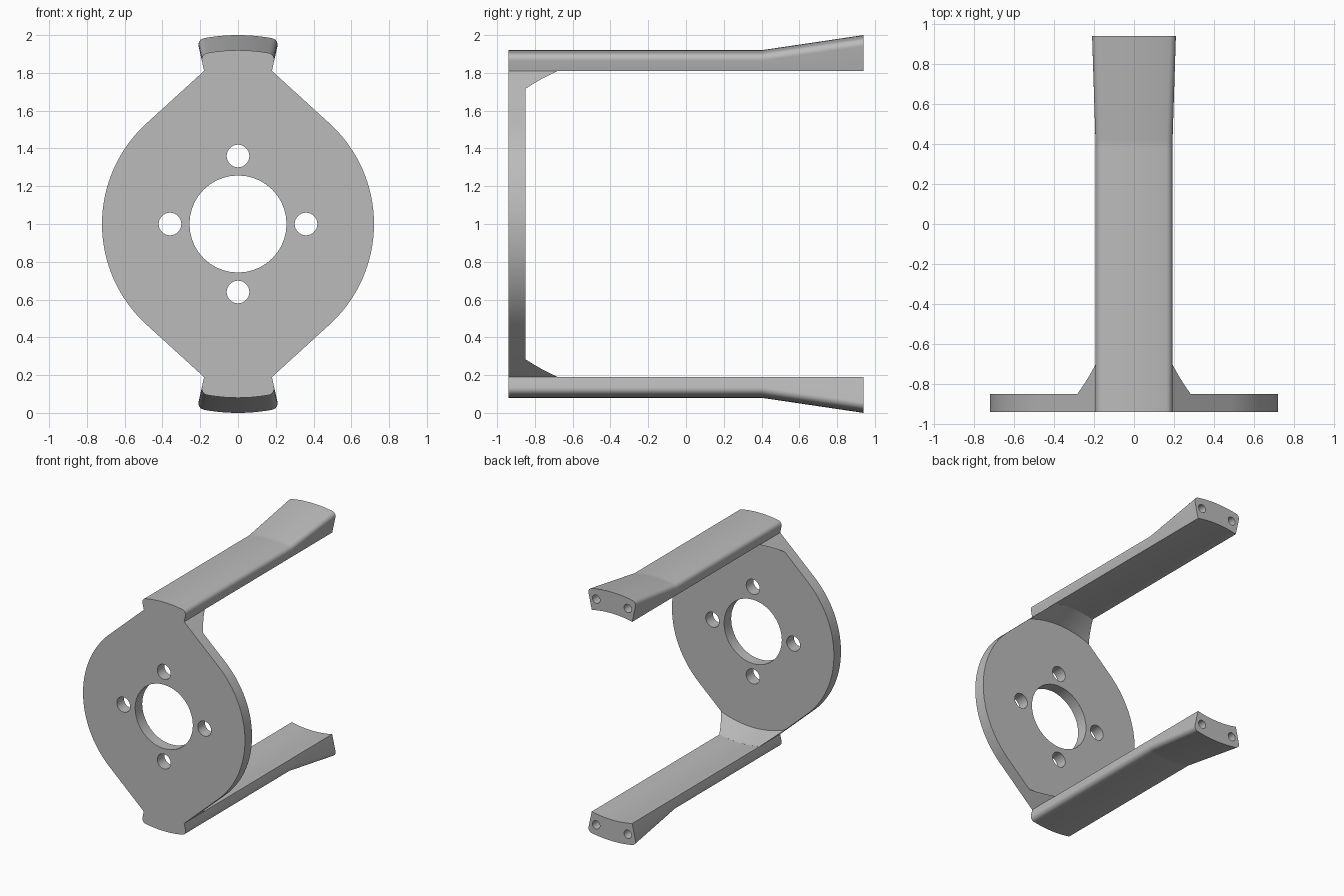
import bpy, bmesh
from math import sin, cos, asin, acos, radians, pi

cube = bpy.data.objects.get("Cube")
if cube:
    bpy.data.objects.remove(cube, do_unlink=True)

# Main dimensions, measured from the bracket axis at z = 1
FRONT, PLATE_BACK, GUSSET_END, BEND, BACK = -0.94, -0.85, -0.68, 0.4, 0.94
R_PLATE, R_INNER, R_OUTER, R_FLARE = 0.72, 0.83, 0.92, 1.0
HALF = radians(12.5)
FILLET = 0.035
TANGENT = HALF + acos(R_PLATE / R_INNER)

grey = bpy.data.materials.new("light_grey")
grey.use_nodes = True
colour = (0.5, 0.5, 0.5, 1)
grey.diffuse_color = colour
grey.node_tree.nodes["Principled BSDF"].inputs["Base Color"].default_value = colour


def arc(r, a, b, n, cx=0.0, cz=0.0):
    """Points on an arc; angles run from up toward +x."""
    steps = [a + (b - a) * i / n for i in range(n + 1)]
    return [(cx + r * sin(t), cz + r * cos(t)) for t in steps]


def loft(name, sections, side=1):
    """Solid through (y, outline) sections; side=-1 mirrors it downward."""
    bm = bmesh.new()
    rings = [[bm.verts.new((x, y, 1 + side * z)) for x, z in pts] for y, pts in sections]
    n = len(rings[0])
    for a, b in zip(rings, rings[1:]):
        for i in range(n):
            j = (i + 1) % n
            bm.faces.new((a[i], a[j], b[j], b[i]))
    bm.faces.new(rings[0])
    bm.faces.new(rings[-1])
    bmesh.ops.recalc_face_normals(bm, faces=bm.faces)
    mesh = bpy.data.meshes.new(name)
    bm.to_mesh(mesh)
    bm.free()
    mesh.materials.append(grey)
    obj = bpy.data.objects.new(name, mesh)
    bpy.context.collection.objects.link(obj)
    return obj


def activate(obj):
    bpy.ops.object.select_all(action='DESELECT')
    obj.select_set(True)
    bpy.context.view_layer.objects.active = obj


def drill(obj, holes, y0, y1, side=1):
    """Cut round holes given as (radius, x, z)."""
    for r, x, z in holes:
        ring = arc(r, 0, 2 * pi, 40, x, z)[:-1]
        cutter = loft("hole_cutter", [(y0, ring), (y1, ring)], side)
        cutter.hide_render = True
        mod = obj.modifiers.new("hole", 'BOOLEAN')
        mod.operation = 'DIFFERENCE'
        mod.solver = 'EXACT'
        mod.object = cutter
        activate(obj)
        bpy.ops.object.modifier_apply(modifier=mod.name)
        bpy.data.objects.remove(cutter, do_unlink=True)


def smooth(obj):
    activate(obj)
    bpy.ops.object.shade_smooth_by_angle(angle=radians(30))


# Mounting plate: round disc with tangent shoulders reaching the arms
outline = (arc(R_INNER, -HALF, HALF, 12) + arc(R_PLATE, TANGENT, pi - TANGENT, 32)
           + arc(R_INNER, pi - HALF, pi + HALF, 12)
           + arc(R_PLATE, pi + TANGENT, 2 * pi - TANGENT, 32))
plate = loft("mounting_plate", [(FRONT, outline), (PLATE_BACK, outline)])
bolts = [(0.06, x, z) for x, z in arc(0.36, 0, 1.5 * pi, 3)]
drill(plate, [(0.257, 0, 0)] + bolts, FRONT - 0.1, PLATE_BACK + 0.1)
smooth(plate)


def arm_section(r):
    """Ring sector with rounded outer corners."""
    rc = r - FILLET
    c = HALF - asin(FILLET / rc)
    right = arc(FILLET, c, HALF + pi / 2, 8, rc * sin(c), rc * cos(c))
    left = [(-x, z) for x, z in reversed(right)]
    top = arc(r, -c, c, 12)[1:-1]
    return left + top + right + arc(R_INNER, HALF, -HALF, 12)


def gusset_section(y):
    """Slice between the conical face, the shoulders and the arm."""
    t = (y - PLATE_BACK) / (GUSSET_END - PLATE_BACK)
    r = 0.77 + (R_INNER - 0.77) * t
    a = TANGENT - acos(R_PLATE / r)
    return arc(r, -a, a, 16) + arc(R_INNER, HALF, HALF, 1)[:1] \
        + arc(0.85, HALF * 0.95, -HALF * 0.95, 12) + arc(R_INNER, -HALF, -HALF, 1)[:1]


for label, side in (("upper", 1), ("lower", -1)):
    # Arm: straight, then flaring outward toward the back
    stations = (FRONT, BEND - 0.02, BEND, BEND + 0.02, BACK)
    sections = []
    for y in stations:
        flare = max(0, (y - BEND) / (BACK - BEND))
        sections.append((y, arm_section(R_OUTER + (R_FLARE - R_OUTER) * flare)))
    arm = loft(label + "_arm", sections, side)
    screws = [(0.033, x, z) for x, z in arc(0.918, -radians(8.8), radians(8.8), 1)]
    drill(arm, screws, BACK - 0.3, BACK + 0.1, side)
    smooth(arm)

    # Gusset bracing the arm against the plate
    span = GUSSET_END - PLATE_BACK
    ys = [PLATE_BACK + span * f for f in (0, 0.25, 0.5, 0.75, 0.995)]
    smooth(loft(label + "_gusset", [(y, gusset_section(y)) for y in ys], side))
